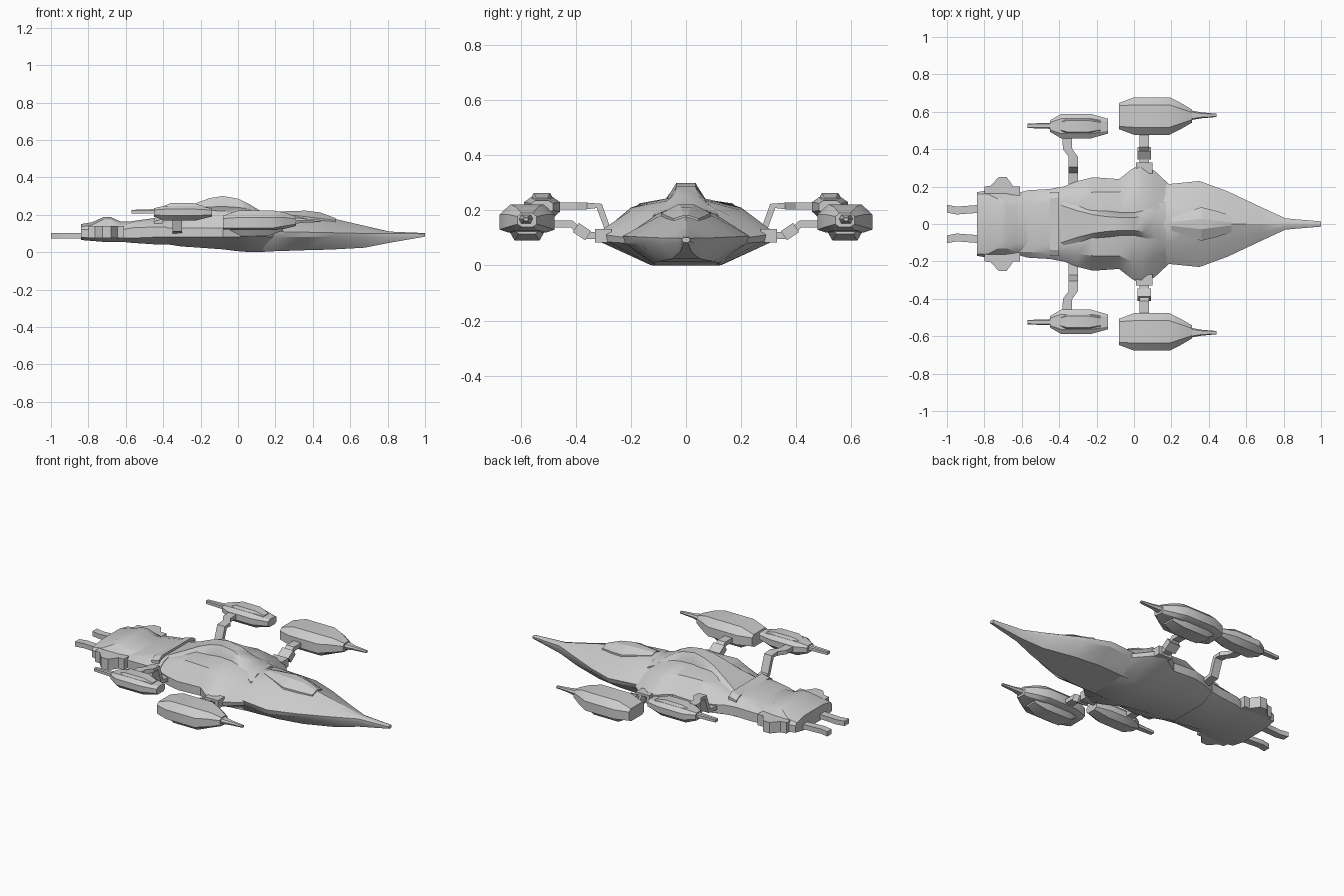
import bpy, bmesh, math
from mathutils import Vector

grey = bpy.data.materials.new("hull grey")
grey.diffuse_color = (0.6, 0.6, 0.6, 1)


def build(name, rings, angle=28):
    """Skin a list of closed rings and cap both ends."""
    bm = bmesh.new()
    vs = [[bm.verts.new(p) for p in ring] for ring in rings]
    n = len(vs[0])
    for a, b in zip(vs, vs[1:]):
        for i in range(n):
            j = (i + 1) % n
            bm.faces.new((a[i], a[j], b[j], b[i]))
    bm.faces.new(vs[0])
    bm.faces.new(vs[-1][::-1])
    bmesh.ops.recalc_face_normals(bm, faces=bm.faces)
    mesh = bpy.data.meshes.new(name)
    bm.to_mesh(mesh)
    bm.free()
    mesh.materials.append(grey)
    ob = bpy.data.objects.new(name, mesh)
    bpy.context.collection.objects.link(ob)
    bpy.ops.object.select_all(action='DESELECT')
    ob.select_set(True)
    bpy.context.view_layer.objects.active = ob
    bpy.ops.object.shade_smooth_by_angle(angle=math.radians(angle))
    return ob


def loft(name, rows, cy=0, angle=28):
    """Each row is x followed by (y, z) pairs of one half section, top to bottom."""
    rings = []
    for x, *v in rows:
        half = list(zip(v[::2], v[1::2]))
        ring = [(x, cy + y, z) for y, z in half]
        ring += [(x, cy - y, z) for y, z in reversed(half) if y > 0]
        rings.append(ring)
    return build(name, rings, angle)


def sweep(name, path, side, w, h):
    """Rectangular bar along a path."""
    pts, s, rings = [Vector(p) for p in path], Vector(side), []
    for i, p in enumerate(pts):
        t = pts[min(i + 1, len(pts) - 1)] - pts[max(i - 1, 0)]
        u = t.cross(s).normalized()
        rings.append([p + s * a * w + u * b * h
                      for a, b in ((1, 1), (-1, 1), (-1, -1), (1, -1))])
    return build(name, rings)


# Pointed forward hull
loft("nose_hull", [
    (.08, 0, .20, .10, .185, .20, .11, .19, .08, .12, .002),
    (.20, 0, .215, .10, .19, .215, .11, .205, .08, .12, .005),
    (.35, 0, .208, .10, .178, .23, .107, .22, .08, .12, .01),
    (.50, 0, .182, .08, .155, .175, .104, .168, .08, .10, .014),
    (.68, 0, .14, .04, .127, .09, .10, .085, .075, .05, .024),
    (.81, 0, .11, .014, .107, .03, .10, .03, .08, .02, .05),
    (1.0, 0, .102, .006, .102, .014, .098, .014, .088, .006, .083)])

# Faceted canopy on the nose
loft("canopy", [
    (.20, .01, .217, .035, .208, .035, .18),
    (.36, .028, .222, .09, .19, .09, .16),
    (.44, .018, .212, .07, .18, .07, .15),
    (.52, .008, .182, .045, .17, .045, .14)], angle=15)

# Broad shouldered centre hull
loft("centre_hull", [
    (-.40, .12, .17, .15, .16, .19, .13, .19, .08, .12, .045),
    (-.30, .10, .205, .16, .195, .23, .13, .23, .08, .12, .03),
    (-.22, .07, .24, .17, .225, .25, .13, .25, .08, .12, .025),
    (-.08, .06, .245, .17, .22, .24, .13, .24, .08, .13, .015),
    (-.01, .06, .24, .20, .21, .295, .13, .285, .08, .13, .006),
    (.04, .07, .235, .20, .20, .32, .12, .31, .085, .13, .002),
    (.11, .09, .215, .17, .175, .285, .11, .28, .085, .12, .0),
    (.19, .10, .175, .15, .14, .21, .10, .20, .08, .11, .005)], angle=35)

# Raised dorsal ridge
loft("dorsal_ridge", [
    (-.39, .10, .185, .13, .165, .13, .12),
    (-.30, .07, .225, .105, .20, .105, .15),
    (-.22, .05, .264, .085, .225, .085, .18),
    (-.15, .04, .289, .075, .235, .075, .18),
    (-.08, .035, .30, .065, .24, .065, .18),
    (.00, .035, .286, .06, .24, .06, .18),
    (.06, .042, .257, .075, .23, .075, .16),
    (.11, .05, .226, .10, .205, .10, .14),
    (.17, .06, .205, .12, .18, .12, .12)], angle=35)

# Rear body and its raised collar
loft("rear_body", [
    (-.62, .09, .155, .15, .14, .165, .12, .165, .075, .10, .055),
    (-.57, .10, .165, .15, .155, .18, .13, .18, .075, .11, .05),
    (-.45, .11, .182, .155, .17, .187, .135, .187, .08, .12, .042),
    (-.38, .11, .182, .155, .17, .20, .135, .20, .08, .12, .04)])
loft("rear_collar", [
    (-.45, .14, .182, .17, .165, .17, .10),
    (-.40, .14, .196, .17, .178, .17, .10)])

# Tail engine block
loft("tail_block", [
    (-.84, .09, .15, .16, .135, .17, .12, .17, .08, .09, .065),
    (-.78, .10, .16, .16, .145, .18, .12, .18, .075, .10, .06),
    (-.72, .09, .187, .13, .175, .18, .12, .18, .075, .10, .055),
    (-.68, .09, .187, .13, .175, .18, .12, .18, .075, .10, .055),
    (-.63, .10, .165, .15, .145, .17, .12, .17, .075, .10, .055),
    (-.57, .10, .165, .14, .145, .16, .12, .16, .075, .10, .055)])

FIN = [(-.80, .15), (-.80, .20), (-.765, .205), (-.725, .25),
       (-.68, .25), (-.645, .20), (-.61, .20), (-.61, .15)]

for label, s in (("left", 1), ("right", -1)):
    # Tail side fin and rear prong
    build(label + "_tail_fin", [[(x, s * y, z) for x, y in FIN] for z in (.075, .14)])
    sweep(label + "_tail_prong",
          [(-.80, s * .083, .088), (-.88, s * .077, .088),
           (-.95, s * .072, .088), (-1.0, s * .082, .088)], (0, 1, 0), .021, .014)

    # Front pod: upper shell, belly and forward barrel
    cy = s * .577
    loft(label + "_front_pod", [
        (-.08, .055, .195, .07, .18, .07, .13, .05, .12),
        (.00, .06, .222, .10, .185, .10, .13, .07, .12),
        (.19, .06, .222, .10, .185, .10, .13, .07, .12),
        (.25, .04, .212, .07, .185, .07, .14, .05, .125),
        (.31, .02, .19, .035, .178, .035, .15, .02, .14)], cy)
    loft(label + "_front_pod_belly", [
        (-.04, .05, .125, .035, .115), (.01, .065, .125, .045, .09),
        (.17, .065, .125, .045, .09), (.24, .05, .13, .03, .115)], cy)
    loft(label + "_front_barrel", [
        (.28, .022, .187, .03, .17, .022, .15),
        (.36, .01, .178, .016, .169, .01, .158),
        (.44, .006, .173, .009, .167, .006, .161)], s * .581)

    # Rear pod: shell, top plate and backward barrel
    cy = s * .523
    loft(label + "_rear_pod", [
        (-.45, .02, .235, .03, .225, .03, .20, .02, .19),
        (-.39, .04, .248, .065, .23, .065, .195, .035, .168),
        (-.23, .04, .248, .065, .23, .065, .195, .035, .168),
        (-.14, .025, .235, .04, .225, .04, .20, .025, .19)], cy)
    loft(label + "_rear_pod_cap", [
        (-.41, .015, .24, .025, .232), (-.36, .03, .263, .045, .235),
        (-.24, .03, .263, .045, .235), (-.18, .02, .245, .03, .235)], cy)
    loft(label + "_rear_barrel", [
        (-.57, .008, .226, .012, .222, .012, .208),
        (-.45, .01, .23, .016, .224, .016, .206),
        (-.39, .02, .235, .028, .225, .028, .2)], s * .525)

    # Cranked rear strut
    sweep(label + "_rear_strut",
          [(-.325, s * .20, .11), (-.325, s * .28, .12), (-.325, s * .315, .216),
           (-.325, s * .36, .216), (-.355, s * .40, .216), (-.36, s * .50, .216)],
          (1, 0, 0), .025, .012)
    # Front strut with stepped collars
    sweep(label + "_front_strut",
          [(.055, s * .26, .105), (.055, s * .37, .11), (.055, s * .415, .15),
           (.055, s * .51, .15)], (1, 0, 0), .025, .013)
    sweep(label + "_front_strut_root",
          [(.055, s * .27, .108), (.055, s * .33, .108)], (1, 0, 0), .045, .025)
    sweep(label + "_front_strut_joint",
          [(.055, s * .355, .108), (.055, s * .40, .138)], (1, 0, 0), .036, .02)
